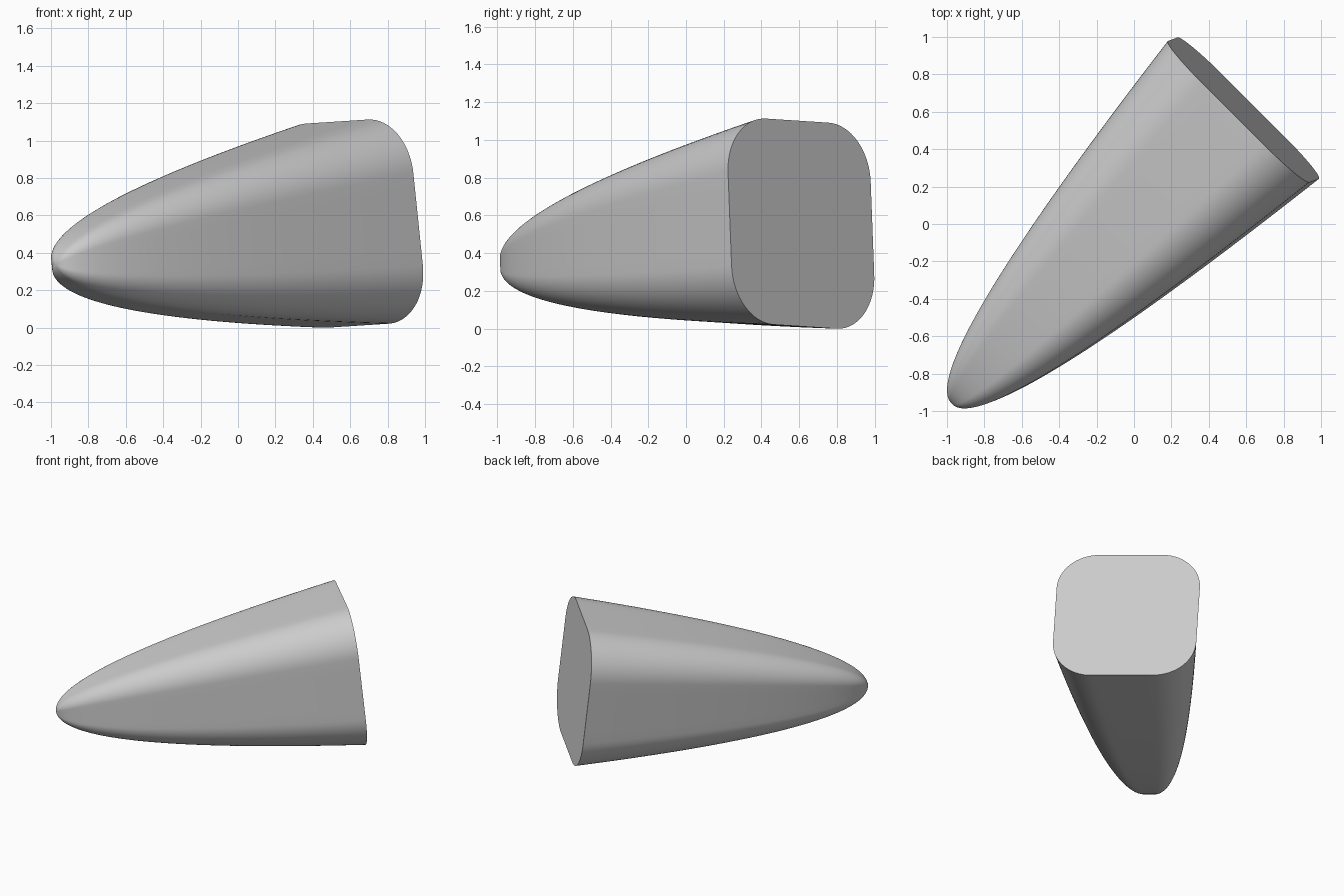
import bpy, bmesh, math
from mathutils import Vector

if "Cube" in bpy.data.objects:
    bpy.data.objects.remove(bpy.data.objects["Cube"])

# Frame of the slanted nose: tip, centre of the flat base, and the base's own axes
TIP = Vector((-0.973, -0.962, 0.335))
BASE = Vector((0.585, 0.61, 0.556))
axis = (BASE - TIP).normalized()
side = Vector((0.706, -0.706, 0.046))
side = (side - axis * side.dot(axis)).normalized()
up = side.cross(axis)
if up.z < 0:
    up.negate()

HALF_W, HALF_H, CORNER = 0.535, 0.549, 0.30
ARC, FLAT, RINGS = 16, 6, 48


def rounded_square():
    """Outline of the base, as (side, up) pairs."""
    pts = []
    for q, (sx, sy) in enumerate(((1, 1), (-1, 1), (-1, -1), (1, -1))):
        cx, cy = sx * (HALF_W - CORNER), sy * (HALF_H - CORNER)
        for i in range(ARC + 1):
            a = math.pi / 2 * (q + i / ARC)
            pts.append(Vector((cx + CORNER * math.cos(a), cy + CORNER * math.sin(a))))
    # Split the four flat sides
    out = []
    for i, p in enumerate(pts):
        out.append(p)
        if i % (ARC + 1) == ARC:
            nxt = pts[(i + 1) % len(pts)]
            out += [p.lerp(nxt, k / FLAT) for k in range(1, FLAT)]
    return out


# Nose shell: the section grows with the square root of the distance from the tip
bm = bmesh.new()
outline = rounded_square()
n = len(outline)
tip = bm.verts.new(TIP)
prev = None
for r in range(1, RINGS + 1):
    k = r / RINGS
    centre = TIP.lerp(BASE, k * k)
    ring = [bm.verts.new(centre + side * (p.x * k) + up * (p.y * k)) for p in outline]
    for i in range(n):
        j = (i + 1) % n
        if prev:
            bm.faces.new((prev[i], prev[j], ring[j], ring[i]))
        else:
            bm.faces.new((tip, ring[j], ring[i]))
    prev = ring
# Flat base cap
bm.faces.new(prev)
bmesh.ops.recalc_face_normals(bm, faces=bm.faces)

mesh = bpy.data.meshes.new("nose_cone")
bm.to_mesh(mesh)
bm.free()
nose = bpy.data.objects.new("nose_cone", mesh)
bpy.context.collection.objects.link(nose)

grey = bpy.data.materials.new("plain grey")
grey.diffuse_color = (0.6, 0.6, 0.6, 1.0)
grey.use_nodes = True
grey.node_tree.nodes["Principled BSDF"].inputs["Base Color"].default_value = grey.diffuse_color
mesh.materials.append(grey)

bpy.context.view_layer.objects.active = nose
nose.select_set(True)
bpy.ops.object.shade_smooth_by_angle(angle=math.radians(40))
